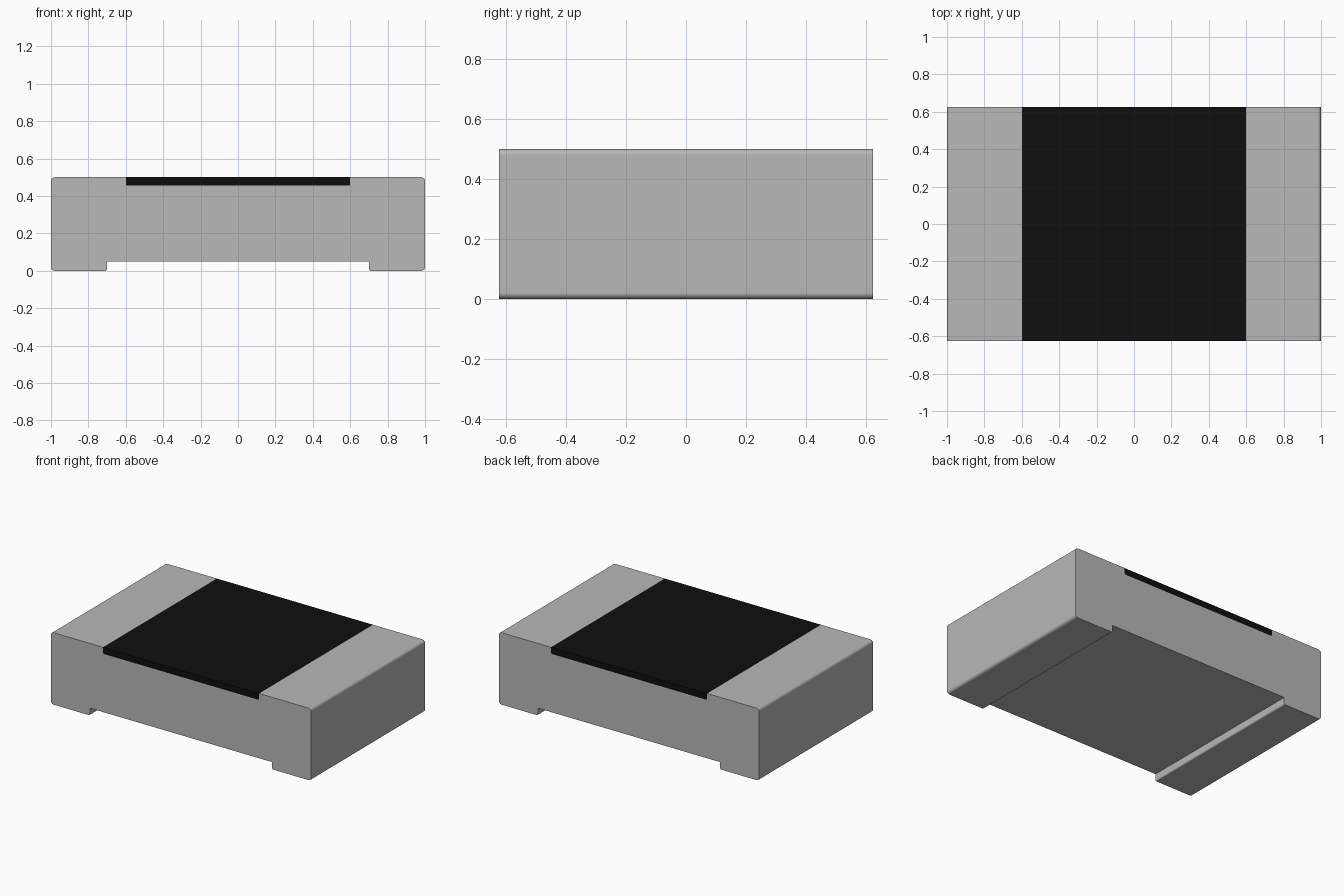
import bpy, bmesh, math
from mathutils import Vector

cube = bpy.data.objects.get("Cube")
if cube:
    bpy.data.objects.remove(cube, do_unlink=True)

HALF_DEPTH = 0.625
ARC_STEPS = 5


def material(name, rgb):
    mat = bpy.data.materials.new(name)
    mat.use_nodes = True
    mat.diffuse_color = (*rgb, 1)
    mat.node_tree.nodes["Principled BSDF"].inputs["Base Color"].default_value = (*rgb, 1)
    return mat


def rounded(corners):
    """Replace each right-angle corner (x, z, radius) by a small arc."""
    out = []
    n = len(corners)
    for i, (x, z, r) in enumerate(corners):
        p = Vector((x, z))
        if r == 0:
            out.append(p)
            continue
        a = (Vector(corners[i - 1][:2]) - p).normalized()
        b = (Vector(corners[(i + 1) % n][:2]) - p).normalized()
        centre = p + (a + b) * r
        for k in range(ARC_STEPS + 1):
            t = k / ARC_STEPS * math.pi / 2
            out.append(centre - b * r * math.cos(t) - a * r * math.sin(t))
    return out


def extrude_profile(name, right_half, mat):
    """Mirror half an xz profile and extrude it along y."""
    left_half = [(-x, z, r) for x, z, r in reversed(right_half)]
    bm = bmesh.new()
    front = bm.faces.new([bm.verts.new((p.x, -HALF_DEPTH, p.y))
                          for p in rounded(right_half + left_half)])
    geom = bmesh.ops.extrude_face_region(bm, geom=[front], use_keep_orig=True)["geom"]
    verts = [v for v in geom if isinstance(v, bmesh.types.BMVert)]
    bmesh.ops.translate(bm, verts=verts, vec=(0, 2 * HALF_DEPTH, 0))
    bmesh.ops.recalc_face_normals(bm, faces=bm.faces)
    mesh = bpy.data.meshes.new(name)
    bm.to_mesh(mesh)
    bm.free()
    mesh.materials.append(mat)
    mesh.shade_smooth()
    mesh.set_sharp_from_angle(angle=math.radians(30))
    obj = bpy.data.objects.new(name, mesh)
    bpy.context.collection.objects.link(obj)
    # Keep the large faces flat beside the rounded edges
    wn = obj.modifiers.new("flat_faces", "WEIGHTED_NORMAL")
    wn.keep_sharp = True
    return obj


grey = material("light_grey", (0.48, 0.48, 0.48))
black = material("black", (0.0045, 0.0045, 0.0045))

# Chip body with two feet below and a shallow recess on top
extrude_profile("chip_body", [
    (0.70, 0.05, 0), (0.70, 0.0, 0.01), (1.0, 0.0, 0.02), (1.0, 0.5, 0.02),
    (0.60, 0.5, 0), (0.60, 0.455, 0.01)], grey)

# Dark coating filling the recess, flush with the top
extrude_profile("top_coating", [(0.60, 0.455, 0.01), (0.60, 0.5, 0)], black)
